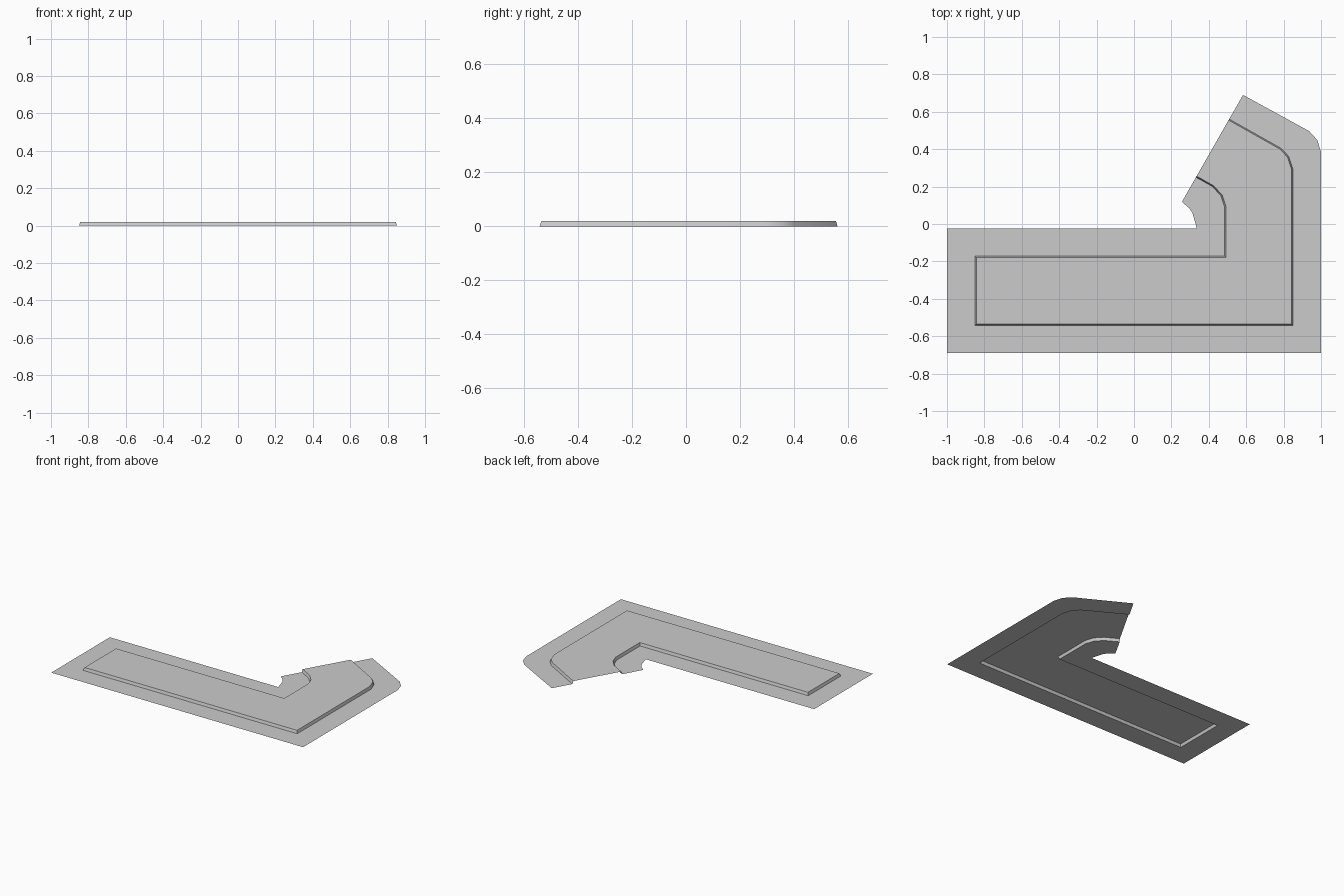
import bpy, bmesh

if "Cube" in bpy.data.objects:
    bpy.data.objects.remove(bpy.data.objects["Cube"])

HEIGHT = 0.02

# Outlines run counter-clockwise, from one end of the slanted open cut to the other
flange_edge = [(.256, .118), (.295, .085), (.312, .06), (.331, -.005), (.335, -.025),
               (-1, -.025), (-1, -.69), (1, -.69),
               (1, .385), (.98, .449), (.936, .497), (.583, .69)]
wall_foot = [(.331, .25), (.42, .2), (.465, .15), (.485, .09), (.485, -.172),
             (-.85, -.172), (-.85, -.542), (.85, -.542),
             (.85, .294), (.827, .362), (.788, .404), (.509, .561)]
# Plateau edge leans slightly inward from the foot of the wall
wall_top = [(f[0] + (f[0] - e[0]) * .045, f[1] + (f[1] - e[1]) * .045)
            for e, f in zip(flange_edge, wall_foot)]

bm = bmesh.new()


def ring(points, z):
    return [bm.verts.new((x, y, z)) for x, y in points]


def strip(outer, inner):
    for i in range(len(outer) - 1):
        bm.faces.new((outer[i], outer[i + 1], inner[i + 1], inner[i]))


edge, foot, top = ring(flange_edge, 0), ring(wall_foot, 0), ring(wall_top, HEIGHT)
strip(edge, foot)   # flat flange
strip(foot, top)    # low sloping wall
bmesh.ops.triangulate(bm, faces=[bm.faces.new(top)])  # raised plateau, open below

mesh = bpy.data.meshes.new("raised_floor_sheet")
bm.to_mesh(mesh)
bm.free()
obj = bpy.data.objects.new("raised_floor_sheet", mesh)
bpy.context.collection.objects.link(obj)
bpy.context.view_layer.objects.active = obj
obj.select_set(True)
bpy.ops.object.shade_smooth_by_angle(angle=0.7)
